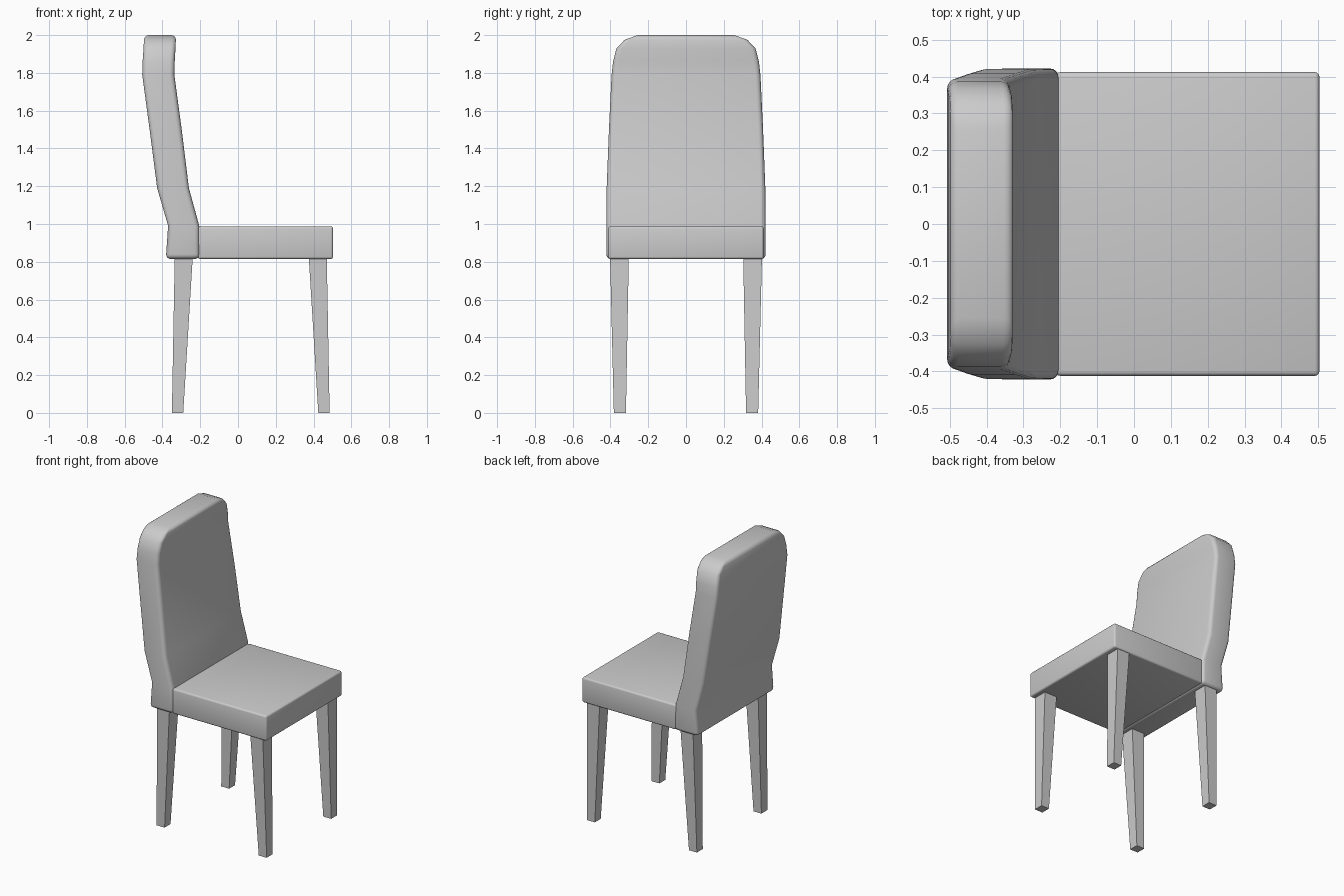
import bpy, bmesh

if "Cube" in bpy.data.objects:
    bpy.data.objects.remove(bpy.data.objects["Cube"])


def loft(name, rings):
    """Closed solid through a stack of four-point rings."""
    bm = bmesh.new()
    rows = [[bm.verts.new(p) for p in ring] for ring in rings]
    for a, b in zip(rows, rows[1:]):
        for i in range(4):
            j = (i + 1) % 4
            bm.faces.new((a[i], a[j], b[j], b[i]))
    bm.faces.new(rows[0][::-1])
    bm.faces.new(rows[-1])
    bmesh.ops.recalc_face_normals(bm, faces=bm.faces)
    mesh = bpy.data.meshes.new(name)
    bm.to_mesh(mesh)
    bm.free()
    ob = bpy.data.objects.new(name, mesh)
    bpy.context.collection.objects.link(ob)
    return ob


def rect(x0, x1, y0, y1, z):
    return [(x0, y0, z), (x1, y0, z), (x1, y1, z), (x0, y1, z)]


def soften(ob, width, segments, angle=0.9):
    bev = ob.modifiers.new("rounded_edges", 'BEVEL')
    bev.width = width
    bev.segments = segments
    bev.limit_method = 'ANGLE'
    bev.angle_limit = angle
    bpy.ops.object.select_all(action='DESELECT')
    ob.select_set(True)
    bpy.context.view_layer.objects.active = ob
    bpy.ops.object.modifier_apply(modifier=bev.name)
    bpy.ops.object.shade_smooth_by_angle(angle=0.7)


# Seat cushion
seat = loft("seat", [rect(-0.212, 0.503, -0.412, 0.412, 0.815),
                     rect(-0.212, 0.503, -0.412, 0.412, 0.987)])
soften(seat, 0.012, 3)

# Curved backrest: z, rear x, front x, half width
profile = [
    (0.815, -0.382, -0.203, 0.422),
    (0.99, -0.370, -0.205, 0.421),
    (1.19, -0.428, -0.260, 0.420),
    (1.50, -0.468, -0.298, 0.408),
    (1.79, -0.507, -0.337, 0.394),
    (1.86, -0.505, -0.335, 0.386),
    (1.93, -0.500, -0.331, 0.368),
    (1.975, -0.498, -0.329, 0.325),
    (2.00, -0.497, -0.328, 0.255),
]
backrest = loft("backrest", [rect(xb, xf, -w, w, z) for z, xb, xf, w in profile])
soften(backrest, 0.028, 4)

# Tapered legs: bottom x range, top x range, mirrored across y
for name, bottom, top in (("front_leg", (0.425, 0.485), (0.375, 0.470)),
                          ("rear_leg", (-0.350, -0.290), (-0.335, -0.240))):
    for side, s in (("left", 1), ("right", -1)):
        loft(f"{name}_{side}", [rect(*bottom, s * 0.318, s * 0.382, 0.0),
                                rect(*top, s * 0.303, s * 0.402, 0.82)])
